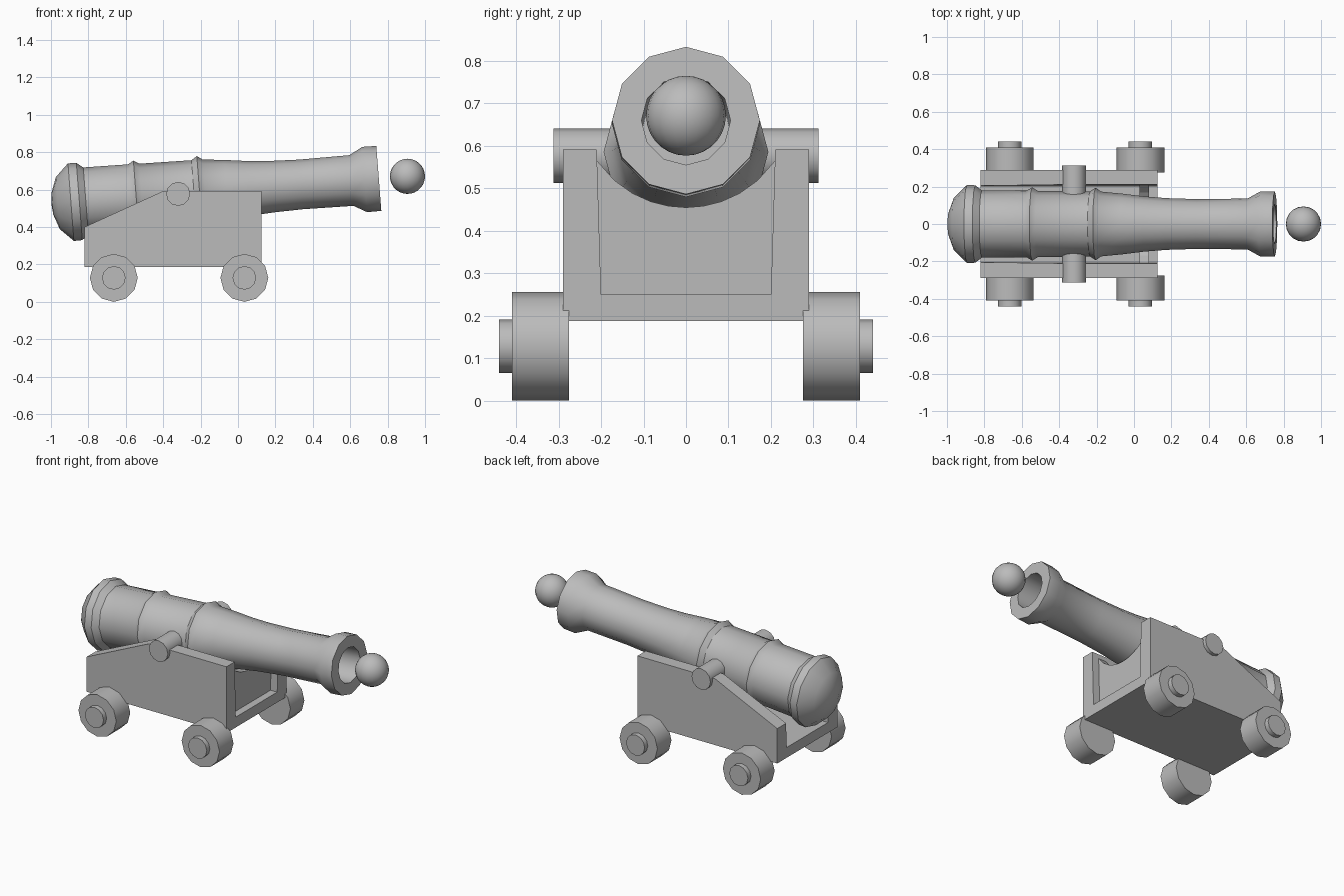
import bpy
import bmesh
import math
from mathutils import Vector

cube = bpy.data.objects.get("Cube")
if cube:
    bpy.data.objects.remove(cube, do_unlink=True)

grey = bpy.data.materials.new("plain grey")
grey.use_nodes = True
grey.diffuse_color = (0.5, 0.5, 0.5, 1)
grey.node_tree.nodes["Principled BSDF"].inputs["Base Color"].default_value = (0.5, 0.5, 0.5, 1)

SIDES = 12
TILT = 0.077
PIVOT = Vector((-0.32, 0, 0.577))


def finish(name, bm, smooth=None):
    """Turn a bmesh into a named object, smooth below the given angle."""
    bmesh.ops.remove_doubles(bm, verts=bm.verts, dist=1e-5)
    bmesh.ops.recalc_face_normals(bm, faces=bm.faces)
    mesh = bpy.data.meshes.new(name)
    bm.to_mesh(mesh)
    bm.free()
    mesh.materials.append(grey)
    obj = bpy.data.objects.new(name, mesh)
    bpy.context.collection.objects.link(obj)
    if smooth:
        bpy.ops.object.select_all(action='DESELECT')
        obj.select_set(True)
        bpy.context.view_layer.objects.active = obj
        bpy.ops.object.shade_smooth_by_angle(angle=math.radians(smooth))
    return obj


def lathe(name, profile, axis, smooth=33):
    """Revolve (distance along axis, radius) points around the x or y axis."""
    bm = bmesh.new()
    rings = []
    for d, r in profile:
        ring = []
        for i in range(SIDES):
            a = math.tau * i / SIDES
            u, w = r * math.sin(a), r * math.cos(a)
            ring.append(bm.verts.new((d, u, w) if axis == 'x' else (u, d, w)))
        rings.append(ring)
    for a, b in zip(rings, rings[1:]):
        for i in range(SIDES):
            j = (i + 1) % SIDES
            bm.faces.new((a[i], a[j], b[j], b[i]))
    return finish(name, bm, smooth)


def prism(name, points, offset, adjust=None):
    """Extrude a flat outline by an offset."""
    bm = bmesh.new()
    face = bm.faces.new([bm.verts.new(p) for p in points])
    made = bmesh.ops.extrude_face_region(bm, geom=[face], use_keep_orig=True)
    moved = [v for v in made["geom"] if isinstance(v, bmesh.types.BMVert)]
    bmesh.ops.translate(bm, verts=moved, vec=offset)
    if adjust:
        for v in moved:
            adjust(v)
    return finish(name, bm)


# Barrel: domed breech, two raised bands, flared muzzle and hollow bore
outline = [(-1.0, 0), (-0.994, 0.06), (-0.965, 0.14), (-0.895, 0.208), (-0.85, 0.207),
           (-0.815, 0.18), (-0.575, 0.178), (-0.545, 0.196), (-0.515, 0.177),
           (-0.235, 0.174), (-0.205, 0.194), (-0.175, 0.173),
           (-0.06, 0.162), (0.06, 0.147), (0.18, 0.138), (0.34, 0.133), (0.61, 0.136),
           (0.68, 0.175), (0.756, 0.174), (0.756, 0.105), (0.4, 0.105), (0.4, 0)]
barrel = lathe("barrel", [(x - PIVOT.x, r) for x, r in outline], 'x')
barrel.location = PIVOT
barrel.rotation_euler.y = -TILT

# Trunnion bar carrying the barrel
trunnion = lathe("trunnion", [(-0.312, 0), (-0.312, 0.064), (0.312, 0.064), (0.312, 0)], 'y')
trunnion.location = PIVOT

# Carriage cheeks, slightly thicker towards the bottom
cheek = [(-0.82, 0.187), (0.125, 0.187), (0.125, 0.592), (-0.4, 0.592), (-0.82, 0.4)]
for side, label in ((1, "left"), (-1, "right")):
    def taper(v, side=side):
        v.co.y = side * (0.2 + 0.03 * (v.co.z - 0.25))
    prism(label + "_cheek", [(x, side * 0.29, z) for x, z in cheek],
          (0, -side * 0.08, 0), taper)

# Carriage floor
floor = [(-0.82, 0.187), (0.125, 0.187), (0.125, 0.25), (-0.82, 0.25)]
prism("carriage_floor", [(x, -0.205, z) for x, z in floor], (0, 0.41, 0))

# Front board with a round cradle cut in its top edge
steps = 10
cradle = []
for i in range(steps + 1):
    y = 0.21 - 0.42 * i / steps
    cradle.append((0.08, y, 0.71 - math.sqrt(0.255 ** 2 - y * y)))
prism("front_board", [(0.08, -0.21, 0.24), (0.08, 0.21, 0.24)] + cradle, (-0.05, 0, 0))

# Wheels with protruding hubs
wheel = [(0.275, 0), (0.275, 0.128), (0.41, 0.128), (0.41, 0.063), (0.44, 0.063), (0.44, 0)]
for x, end in ((-0.664, "rear"), (0.034, "front")):
    for side, label in ((1, "left"), (-1, "right")):
        obj = lathe(f"{end}_{label}_wheel", [(side * d, r) for d, r in wheel], 'y')
        obj.location = (x, 0, 0.128)

# Ball in front of the muzzle
bm = bmesh.new()
bmesh.ops.create_uvsphere(bm, u_segments=20, v_segments=14, radius=0.094)
ball = finish("cannon_ball", bm, 40)
ball.location = (0.906, 0, 0.671)
